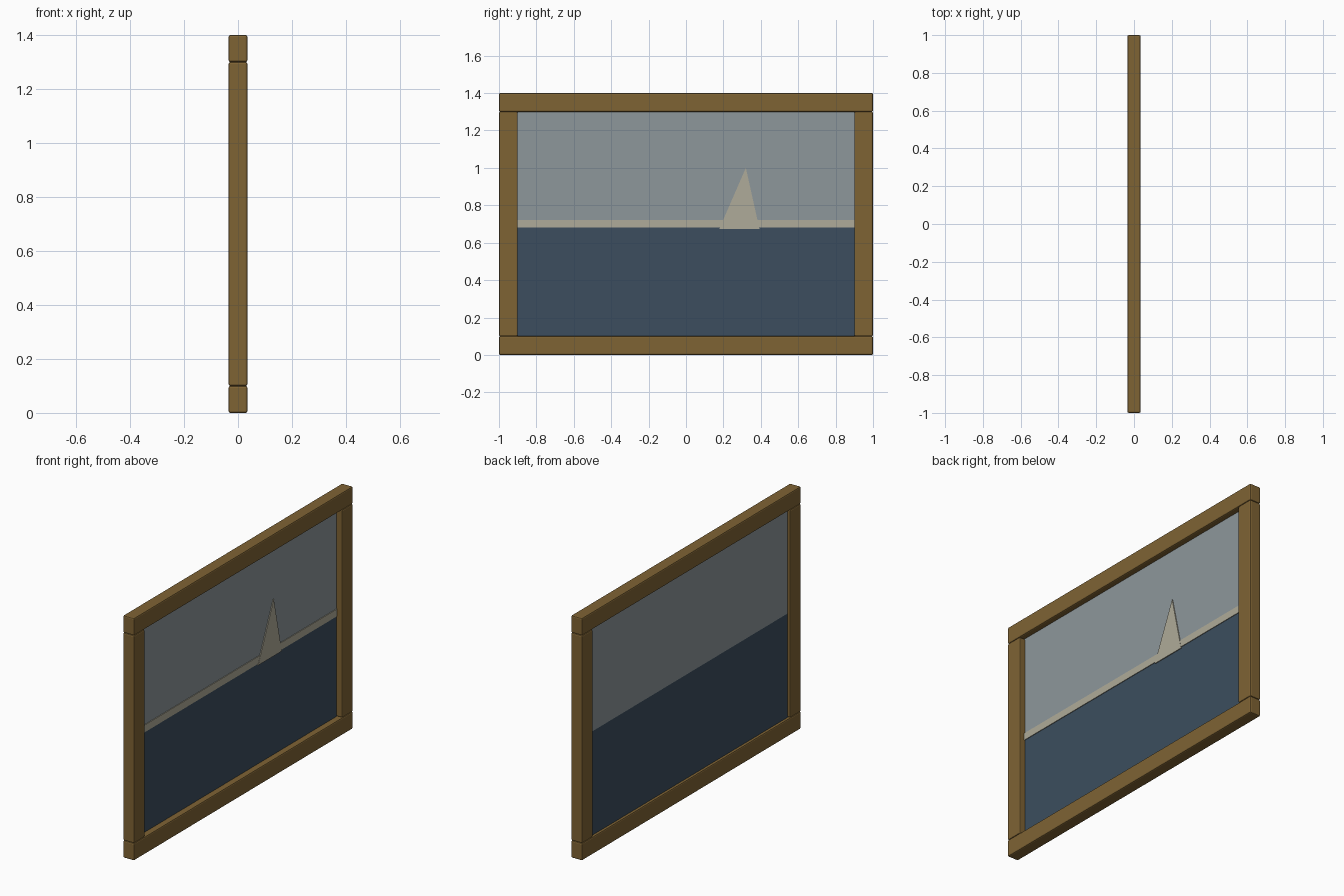
import bpy, bmesh

if "Cube" in bpy.data.objects:
    bpy.data.objects.remove(bpy.data.objects["Cube"])


def material(name, color):
    m = bpy.data.materials.new(name)
    m.diffuse_color = (*color, 1)
    m.use_nodes = True
    m.node_tree.nodes["Principled BSDF"].inputs["Base Color"].default_value = m.diffuse_color
    return m


WOOD = material("wood_brown", (0.212, 0.125, 0.034))
SKY = material("sky_grey", (0.27, 0.31, 0.328))
SEA = material("sea_blue", (0.045, 0.076, 0.112))
CREAM = material("cream", (0.429, 0.407, 0.319))


def prism(name, outline, x0, x1, mat, bevel=0):
    """Extrude a (y, z) outline from x0 to x1."""
    bm = bmesh.new()
    face = bm.faces.new([bm.verts.new((x0, y, z)) for y, z in outline])
    out = bmesh.ops.extrude_face_region(bm, geom=[face])["geom"]
    moved = [v for v in out if isinstance(v, bmesh.types.BMVert)]
    bmesh.ops.translate(bm, verts=moved, vec=(x1 - x0, 0, 0))
    bmesh.ops.recalc_face_normals(bm, faces=bm.faces)
    mesh = bpy.data.meshes.new(name)
    bm.to_mesh(mesh)
    bm.free()
    mesh.materials.append(mat)
    ob = bpy.data.objects.new(name, mesh)
    bpy.context.collection.objects.link(ob)
    if bevel:
        mod = ob.modifiers.new("soft_edges", "BEVEL")
        mod.width = bevel
        mod.segments = 2
    return ob


def box(name, y0, y1, z0, z1, x0, x1, mat, bevel=0):
    return prism(name, [(y0, z0), (y1, z0), (y1, z1), (y0, z1)], x0, x1, mat, bevel)


# Wooden frame: two full-length rails with two stiles between them
D, B = 0.035, 0.007
box("bottom_rail", -1, 1, 0, 0.1, -D, D, WOOD, B)
box("top_rail", -1, 1, 1.3, 1.4, -D, D, WOOD, B)
box("left_stile", -1, -0.9, 0.1, 1.3, -D, D, WOOD, B)
box("right_stile", 0.9, 1, 0.1, 1.3, -D, D, WOOD, B)

# Picture panel: sky above, sea below
box("sky_panel", -0.905, 0.905, 0.7, 1.305, -0.02, 0.0, SKY)
box("sea_panel", -0.905, 0.905, 0.095, 0.7, -0.02, 0.0, SEA)

# Raised horizon strip and sail on the painted side
box("horizon_strip", -0.9, 0.9, 0.68, 0.722, -0.003, 0.004, CREAM)
prism("sail", [(0.177, 0.672), (0.393, 0.672), (0.32, 1.0)], -0.002, 0.005, CREAM)
